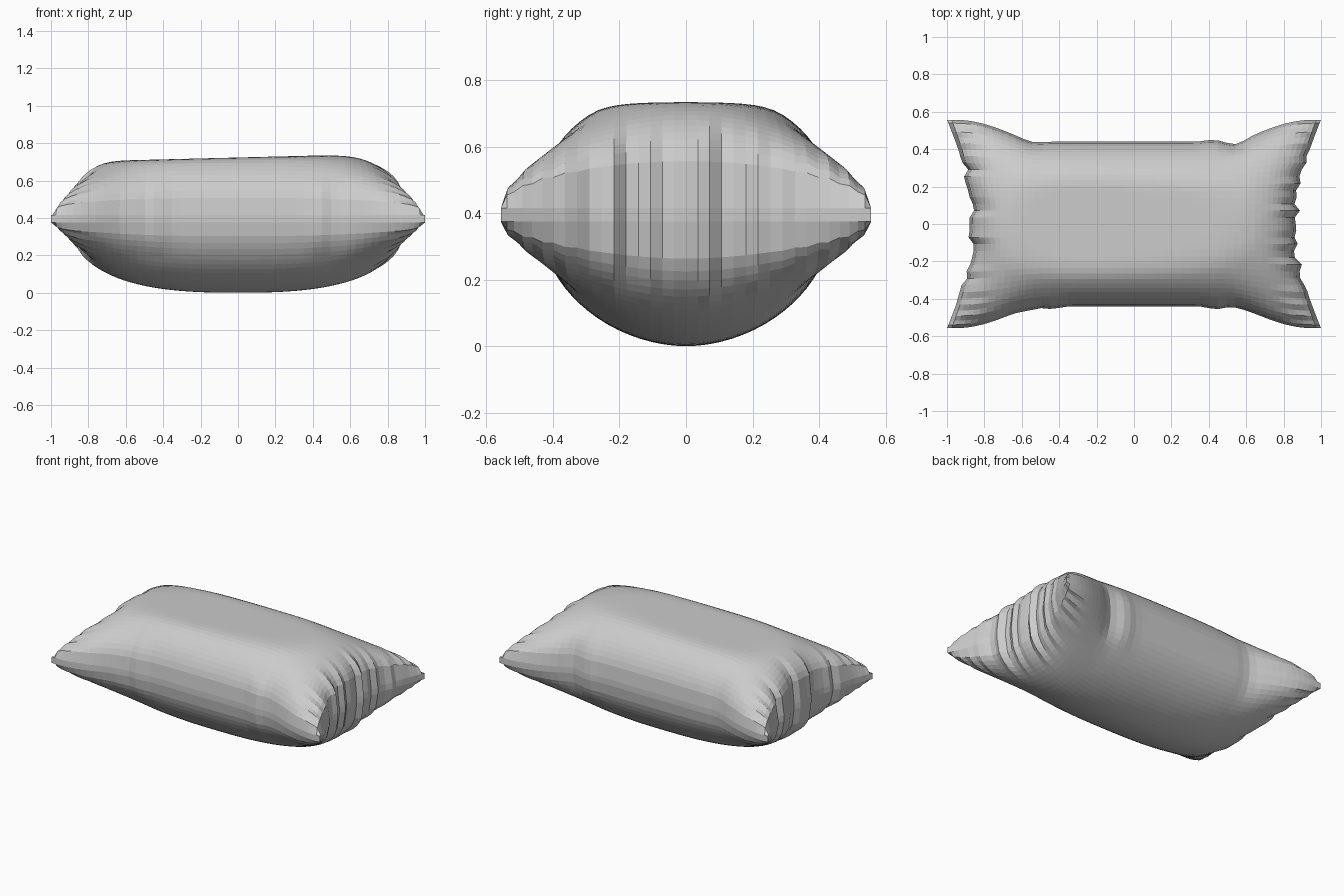
import bpy, bmesh, math, random

if "Cube" in bpy.data.objects:
    bpy.data.objects.remove(bpy.data.objects["Cube"])

random.seed(4)
NU, NV = 46, 34          # cells along length and width
SEAM_Z, SEAM_H = 0.395, 0.02


def smooth(a, b, t):
    t = max(0.0, min(1.0, (t - a) / (b - a)))
    return t * t * (3 - 2 * t)


def spread(i, n):
    # packs rows towards the seam, where the cushion curves fastest
    t = 2 * i / n - 1
    return 0.35 * t + 0.65 * math.sin(t * math.pi / 2)


def dome(t, p):
    return max(0.0, 1 - abs(t) ** p) ** (1 / p)


def soft_min(a, b, k=0.03):
    t = max(k - abs(a - b), 0) / k
    return min(a, b) - t * t * k / 4


# random gather depth for each row at the two short ends
gathers = {s: [random.uniform(-0.024, 0.016) for _ in range(NV + 1)] for s in (-1, 1)}
# small puckers on the long seams: (position, side, depth)
puckers = [(-0.62, -1, 0.012), (-0.62, 1, -0.008), (0.62, 1, -0.020),
           (0.48, 1, 0.010), (0.50, -1, 0.016), (-0.50, -1, 0.014)]


def point(i, j, side):
    u, v = spread(i, NU), spread(j, NV)
    au, av = abs(u), abs(v)
    # outline with pulled-out corners
    x = u * (0.87 + 0.13 * av ** 2.5 * au ** 4)
    y = v * (0.44 + 0.117 * smooth(0.55, 0.97, au) * av ** 2)
    # flattened top and rounder underside
    if side > 0:
        h = soft_min(0.308 + 0.022 * u, 0.355 * dome(u, 3.2) * dome(v, 2.2))
    else:
        h = 0.375 * dome(u, 2.6) * dome(v, 1.9)
    # gathers at the ends and puckers along the sides
    end = smooth(0.78, 0.98, au) * (1 - smooth(0.6, 0.85, av))
    x += math.copysign(1, u) * end * gathers[1 if u > 0 else -1][j]
    for px, ps, d in puckers:
        if v * ps > 0:
            y += ps * d * smooth(0.8, 1, av) * math.exp(-((u - px) / 0.06) ** 2)
    # faint folds running into the corners
    fold = smooth(0.8, 0.95, au) * smooth(0.5, 0.8, av) * (1 - smooth(0.97, 1, max(au, av)))
    h += 0.005 * fold * (1 if j % 2 else -1)
    return (x, y, SEAM_Z + side * (SEAM_H + max(h, 0)))


bm = bmesh.new()
sheets = {s: [[bm.verts.new(point(i, j, s)) for j in range(NV + 1)]
              for i in range(NU + 1)] for s in (-1, 1)}

# top and bottom panels
for s, g in sheets.items():
    for i in range(NU):
        for j in range(NV):
            f = [g[i][j], g[i + 1][j], g[i + 1][j + 1], g[i][j + 1]]
            bm.faces.new(f if s > 0 else f[::-1])

# seam band joining the panels
rim = ([(i, 0) for i in range(NU)] + [(NU, j) for j in range(NV)]
       + [(i, NV) for i in range(NU, 0, -1)] + [(0, j) for j in range(NV, 0, -1)])
for (a, b), (c, d) in zip(rim, rim[1:] + rim[:1]):
    bm.faces.new([sheets[-1][a][b], sheets[-1][c][d], sheets[1][c][d], sheets[1][a][b]])

bmesh.ops.recalc_face_normals(bm, faces=bm.faces)
mesh = bpy.data.meshes.new("pillow")
bm.to_mesh(mesh)
bm.free()
bpy.context.collection.objects.link(bpy.data.objects.new("pillow", mesh))
